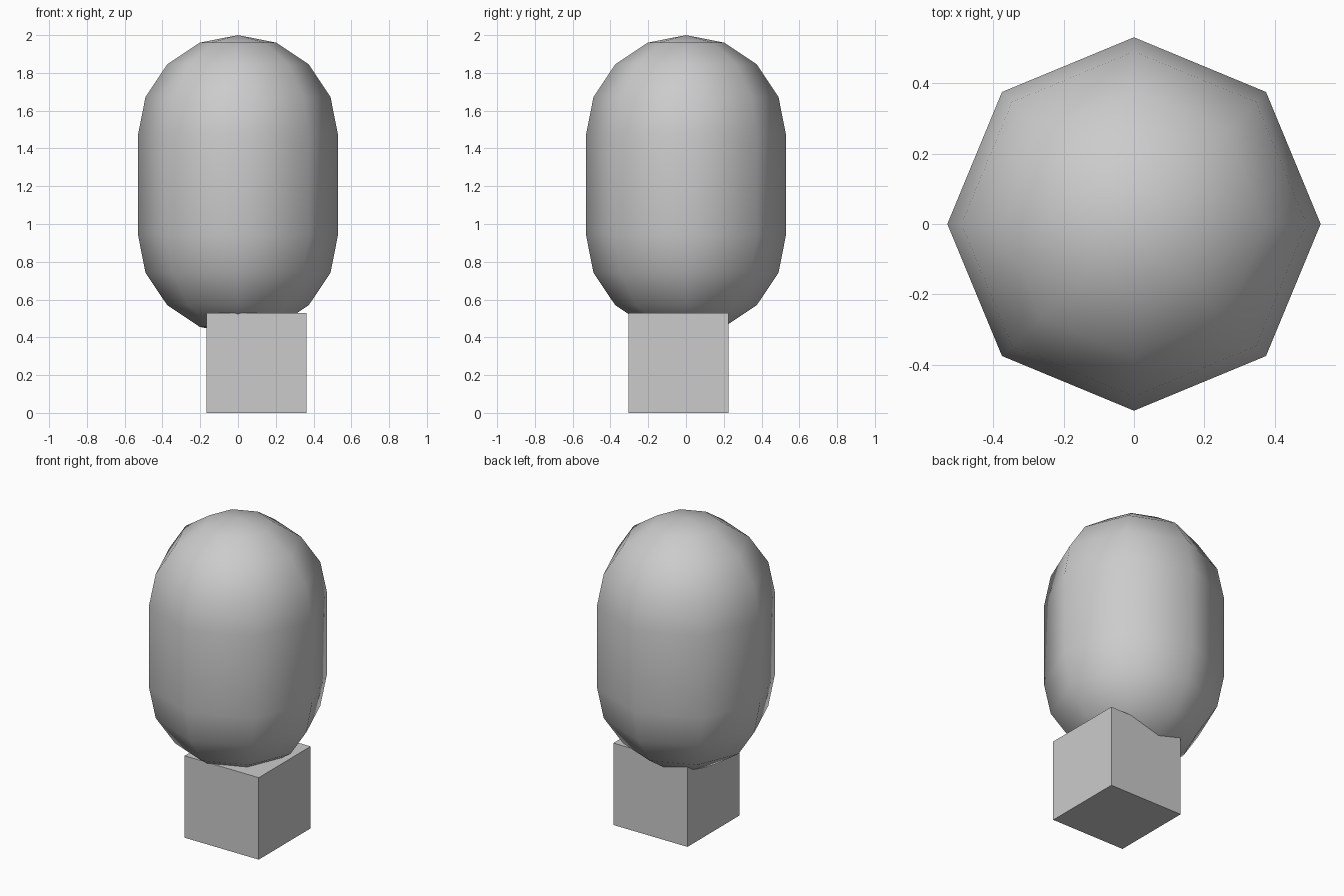
import bpy, bmesh, math

if "Cube" in bpy.data.objects:
    bpy.data.objects.remove(bpy.data.objects["Cube"])

R = 0.53            # capsule radius
TOP, LOW = 1.47, 0.945   # centres of the two rounded caps
SIDES = 8

# Rounded body: an eight-sided sphere profile, split at the equator and stretched
bm = bmesh.new()
angles = [math.radians(a) for a in (-67.5, -45, -22.5, 0)]
profile = [(R * math.cos(a), LOW + R * math.sin(a)) for a in angles]
profile += [(R * math.cos(a), TOP - R * math.sin(a)) for a in reversed(angles)]
rings = [[bm.verts.new((r * math.cos(math.tau * i / SIDES),
                        r * math.sin(math.tau * i / SIDES), z))
          for i in range(SIDES)] for r, z in profile]
bottom = bm.verts.new((0, 0, LOW - R))
top = bm.verts.new((0, 0, TOP + R))
for i in range(SIDES):
    j = (i + 1) % SIDES
    for a, b in zip(rings, rings[1:]):
        bm.faces.new((a[i], a[j], b[j], b[i]))
    bm.faces.new((bottom, rings[0][j], rings[0][i]))
    bm.faces.new((top, rings[-1][i], rings[-1][j]))
for f in bm.faces:
    f.smooth = True
mesh = bpy.data.meshes.new("rounded_body")
bm.to_mesh(mesh)
bm.free()
bpy.context.collection.objects.link(bpy.data.objects.new("rounded_body", mesh))

# Off-centre cube base
bpy.ops.mesh.primitive_cube_add(size=0.53, location=(0.097, -0.04, 0.265))
bpy.context.object.name = "cube_base"
